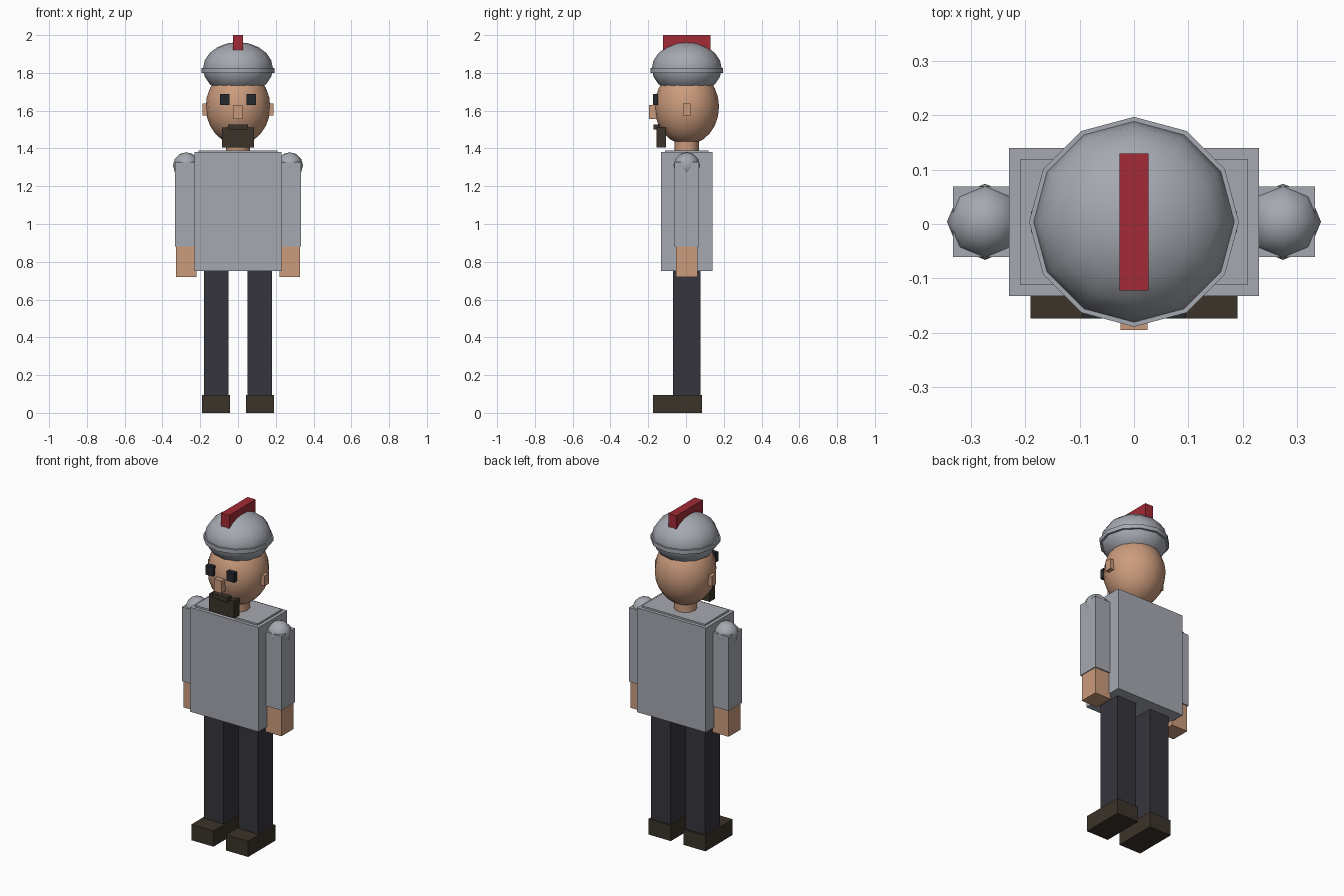
import bpy
import math

if "Cube" in bpy.data.objects:
    bpy.data.objects.remove(bpy.data.objects["Cube"])

CY = 0.004  # depth of the body's centre line


def material(name, r, g, b):
    m = bpy.data.materials.new(name)
    m.use_nodes = True
    m.diffuse_color = (r, g, b, 1)
    m.node_tree.nodes["Principled BSDF"].inputs["Base Color"].default_value = (r, g, b, 1)
    return m


steel = material("steel grey", 0.38, 0.395, 0.44)
skin = material("skin", 0.60, 0.33, 0.205)
cloth = material("dark cloth", 0.037, 0.036, 0.046)
brown = material("dark brown", 0.043, 0.033, 0.023)
black = material("eye black", 0.02, 0.022, 0.027)
red = material("crest red", 0.36, 0.024, 0.037)


def finish(name, mat):
    ob = bpy.context.object
    ob.name = ob.data.name = name
    ob.data.materials.append(mat)
    return ob


def box(name, mat, x, y, z):
    """Box from (min, max) ranges on each axis."""
    ranges = (x, y, z)
    bpy.ops.mesh.primitive_cube_add(size=1, location=[(a + b) / 2 for a, b in ranges])
    ob = finish(name, mat)
    ob.scale = [b - a for a, b in ranges]
    bpy.ops.object.transform_apply(location=False, rotation=False)
    return ob


def ball(name, mat, loc, radius, height, segments, rings):
    """Smooth ellipsoid with a given radius and half height."""
    bpy.ops.mesh.primitive_uv_sphere_add(segments=segments, ring_count=rings, location=loc)
    ob = finish(name, mat)
    ob.scale = (radius, radius, height)
    bpy.ops.object.transform_apply(location=False, rotation=False)
    bpy.ops.object.shade_smooth()
    return ob


def tube(name, mat, z, radius, sides):
    """Upright cylinder on the centre line."""
    bpy.ops.mesh.primitive_cylinder_add(vertices=sides, radius=radius, depth=z[1] - z[0],
                                        location=(0, CY, sum(z) / 2))
    ob = finish(name, mat)
    bpy.ops.object.shade_smooth_by_angle(angle=math.radians(35))
    return ob


def deep(half):
    """Depth range centred on the body."""
    return (CY - half, CY + half)


# Torso, with the belt set just under its surface
box("torso", steel, (-0.23, 0.23), deep(0.136), (0.75, 1.38))
box("shoulder_plate", steel, (-0.21, 0.21), deep(0.116), (1.37, 1.39))
box("belt", brown, (-0.226, 0.226), deep(0.132), (0.93, 1.0))

# Limbs, ears and eyes on both sides
for side, s in (("left", 1), ("right", -1)):
    def span(inner, outer):
        return tuple(sorted((s * inner, s * outer)))

    box(side + "_boot", brown, span(0.042, 0.19), (-0.174, 0.085), (0, 0.095))
    box(side + "_leg", cloth, span(0.05, 0.181), deep(0.072), (0.09, 0.755))
    box(side + "_arm", steel, span(0.215, 0.333), deep(0.065), (0.88, 1.327))
    box(side + "_hand", skin, span(0.22, 0.328), deep(0.058), (0.72, 0.885))
    ball(side + "_shoulder", steel, (s * 0.274, CY, 1.31), 0.07, 0.07, 8, 6)
    box(side + "_ear", skin, span(0.15, 0.189), deep(0.02), (1.575, 1.637))
    box(side + "_eye", black, span(0.046, 0.095), (-0.174, -0.147), (1.63, 1.687))

# Head and face
tube("neck", skin, (1.38, 1.47), 0.064, 12)
ball("head", skin, (0, CY, 1.62), 0.171, 0.2, 16, 12)
box("nose", skin, (-0.025, 0.025), (-0.195, -0.145), (1.556, 1.63))
box("moustache", brown, (-0.053, 0.053), (-0.173, -0.14), (1.5, 1.528))
box("beard", brown, (-0.084, 0.084), (-0.156, -0.106), (1.405, 1.51))

# Helmet with rim and crest
ball("helmet_dome", steel, (0, CY, 1.823), 0.185, 0.14, 12, 10)
tube("helmet_rim", steel, (1.8, 1.825), 0.193, 12)
box("helmet_crest", red, (-0.027, 0.027), deep(0.126), (1.92, 2.0))
